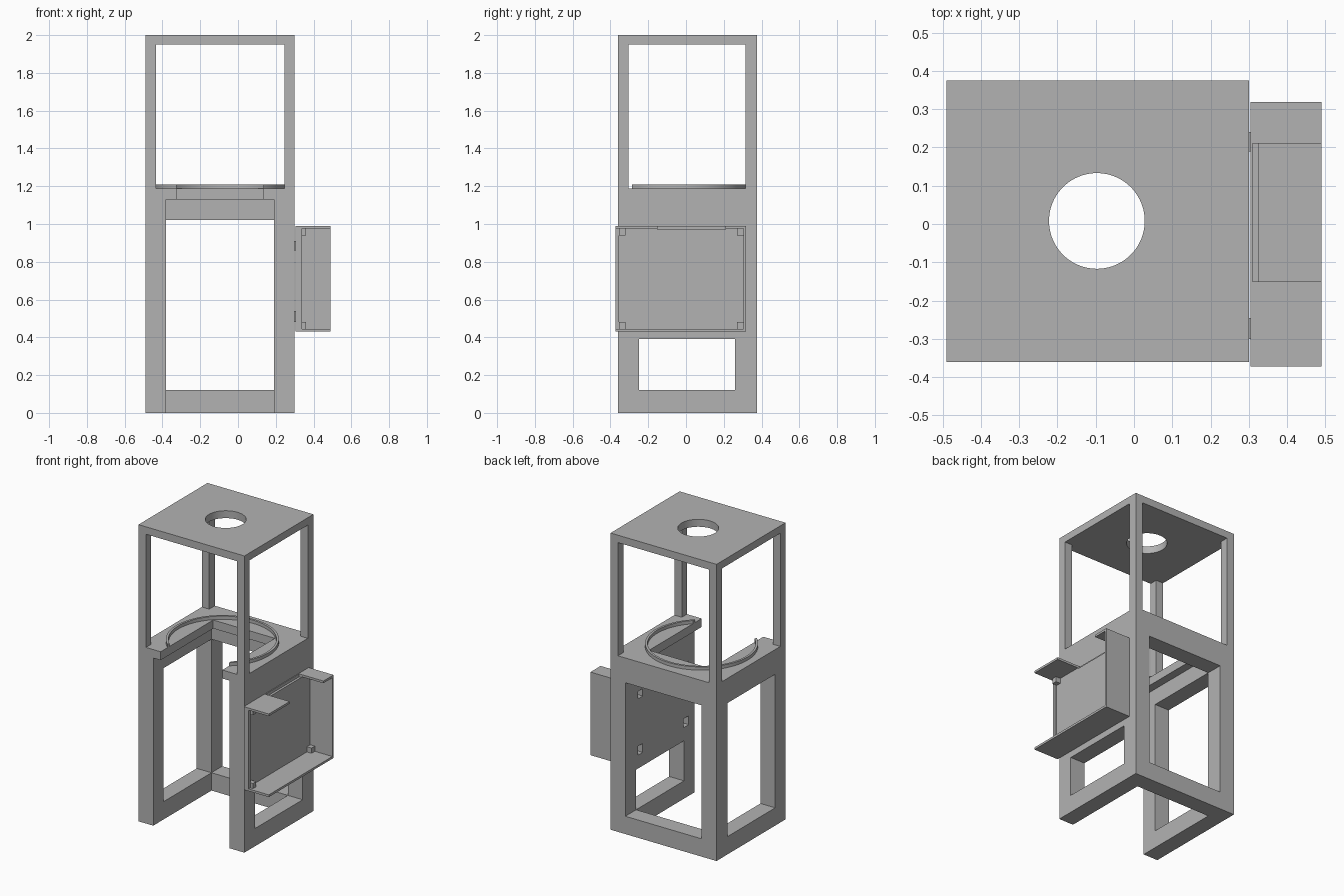
import bpy

start = bpy.data.objects.get("Cube")
if start:
    bpy.data.objects.remove(start, do_unlink=True)

grey = bpy.data.materials.new("plain_grey")
grey.use_nodes = True
grey.diffuse_color = (0.45, 0.45, 0.45, 1)
grey.node_tree.nodes["Principled BSDF"].inputs["Base Color"].default_value = grey.diffuse_color


def box(name, x, y, z):
    """Box from (low, high) ranges on each axis."""
    bpy.ops.mesh.primitive_cube_add(size=1)
    ob = bpy.context.object
    ob.name = name
    for v in ob.data.vertices:
        for i, (low, high) in enumerate((x, y, z)):
            v.co[i] = high if v.co[i] > 0 else low
    ob.data.materials.append(grey)
    return ob


def cylinder(name, x, y, r, z):
    bpy.ops.mesh.primitive_cylinder_add(vertices=96, radius=r, depth=z[1] - z[0],
                                        location=(x, y, sum(z) / 2))
    ob = bpy.context.object
    ob.name = name
    ob.data.materials.append(grey)
    return ob


def cut(target, cutter):
    """Subtract the cutter, then discard it."""
    mod = target.modifiers.new("cut", "BOOLEAN")
    mod.operation = "DIFFERENCE"
    mod.solver = "EXACT"
    mod.object = cutter
    bpy.context.view_layer.objects.active = target
    bpy.ops.object.modifier_apply(modifier=mod.name)
    bpy.data.objects.remove(cutter, do_unlink=True)


def smooth(ob):
    bpy.ops.object.select_all(action="DESELECT")
    ob.select_set(True)
    bpy.context.view_layer.objects.active = ob
    bpy.ops.object.shade_smooth_by_angle()


DECK = 1.187            # top of the middle deck
INNER_X = (-0.38, 0.19)
SLOT_X = (-0.325, 0.135)
PEG_Y = ((-0.30, -0.245), (0.19, 0.24))
PEG_Z = ((0.48, 0.54), (0.86, 0.91))

# Frame: one block opened up by cutters
frame = box("frame", (-0.49, 0.30), (-0.36, 0.375), (0, 2))
openings = [
    ((-0.435, 0.245), (-1, 1), (DECK, 1.95)),       # upper front and back
    ((-1, 1), (-0.305, 0.315), (DECK, 1.95)),       # upper sides
    (INNER_X, (-1, 0.26), (-1, 1.13)),              # lower bay, open in front
    (INNER_X, (0.2, 1), (0.12, 1.02)),              # lower back
    ((-1, -0.3), (-0.25, 0.26), (0.12, 1.02)),      # lower right side
    ((0.1, 1), (-0.25, 0.26), (0.12, 0.39)),        # lower left side
    (SLOT_X, (-1, 0.20), (1.1, 1.3)),               # slot in the deck
]
openings += [((0.1, 1), y, z) for y in PEG_Y for z in PEG_Z]
for x, y, z in openings:
    cut(frame, box("cutter", x, y, z))
cut(frame, cylinder("cutter", -0.097, 0.008, 0.125, (1.9, 2.1)))
smooth(frame)

# Locating ring on the deck, broken at the slot
ring = cylinder("deck_ring", -0.095, -0.03, 0.345, (DECK, 1.209))
cut(ring, cylinder("cutter", -0.095, -0.03, 0.33, (1.1, 1.3)))
cut(ring, box("cutter", SLOT_X, (-1, 0), (1.1, 1.3)))
smooth(ring)

# Side tray: hollow box, open to the side and front, with a notched top
tray = box("side_tray", (0.304, 0.49), (-0.372, 0.318), (0.43, 0.99))
cut(tray, box("cutter", (0.325, 1), (-0.355, 0.305), (0.445, 0.975)))
cut(tray, box("cutter", (0.34, 1), (-1, 0.2), (0.445, 0.975)))
cut(tray, box("cutter", (0.309, 1), (-0.15, 0.21), (0.97, 1.2)))

# Standoffs in the tray corners, and pegs joining the tray to the frame
for y in ((-0.355, -0.32), (0.27, 0.305)):
    for z in ((0.445, 0.48), (0.94, 0.975)):
        box("tray_standoff", (0.32, 0.36), y, z)
for y in PEG_Y:
    for z in PEG_Z:
        box("mounting_peg", (0.285, 0.31), y, z)
